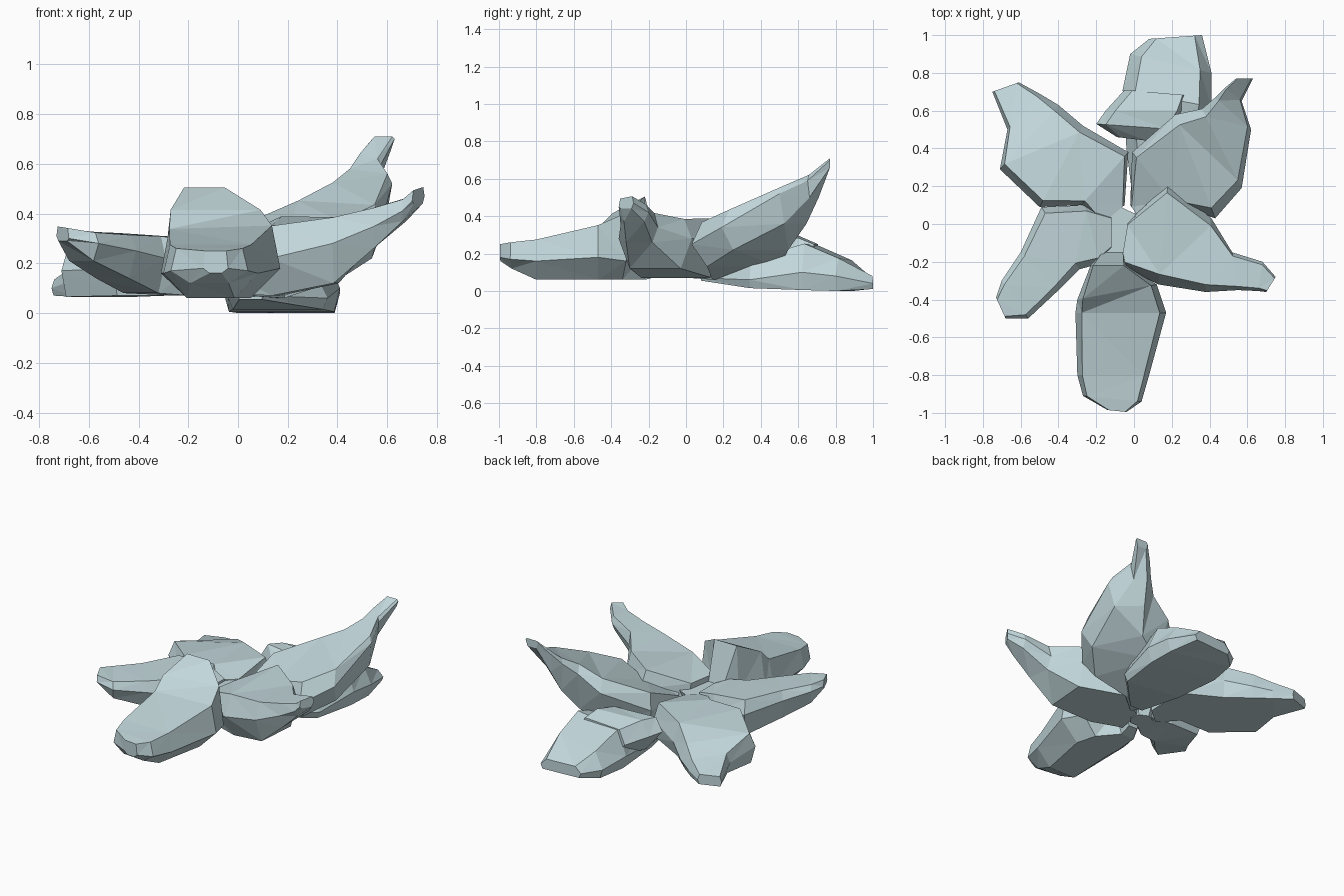
import bpy, bmesh
from mathutils import Vector

mat = bpy.data.materials.new("pale_teal")
mat.diffuse_color = (0.54, 0.68, 0.71, 1)


def finish(name, bm):
    bmesh.ops.recalc_face_normals(bm, faces=bm.faces)
    bmesh.ops.triangulate(bm, faces=bm.faces)
    me = bpy.data.meshes.new(name)
    bm.to_mesh(me)
    bm.free()
    me.materials.append(mat)
    ob = bpy.data.objects.new(name, me)
    bpy.context.collection.objects.link(ob)
    return ob


def petal(name, stations, top_in=0.1, bot_in=0.15):
    """Loft hexagonal sections: left edge xyz, right edge xyz, top z, bottom z."""
    bm = bmesh.new()
    rings = []
    for lx, ly, lz, rx, ry, rz, zt, zb in stations:
        l, r = Vector((lx, ly, lz)), Vector((rx, ry, rz))
        ring = [l]
        for t, z in ((top_in, zt), (1 - top_in, zt)):
            p = l.lerp(r, t)
            tilt = (p.z - (lz + rz) / 2) * 0.8
            ring.append(Vector((p.x, p.y, z + tilt)))
        ring.append(r)
        for t in (1 - bot_in, bot_in):
            p = l.lerp(r, t)
            ring.append(Vector((p.x, p.y, zb)))
        rings.append([bm.verts.new(p) for p in ring])
    for a, b in zip(rings, rings[1:]):
        for i in range(6):
            j = (i + 1) % 6
            bm.faces.new((a[i], a[j], b[j], b[i]))
    bm.faces.new(rings[0])
    bm.faces.new(rings[-1])
    return finish(name, bm)


# Front petal: tall at the heart, blunt tip
petal("front_petal", [
    (-.17, -.14, .15, -.05, -.14, .15, .22, .08),
    (-.23, -.22, .20, -.04, -.22, .20, .505, .06),
    (-.30, -.40, .16, .12, -.32, .16, .415, .06),
    (-.31, -.47, .16, .17, -.47, .18, .345, .06),
    (-.30, -.80, .16, .08, -.80, .16, .275, .06),
    (-.27, -.91, .17, .04, -.94, .17, .26, .12),
    (-.14, -.985, .18, -.04, -.995, .18, .25, .16)], .07, .25)

# Right petal, curling up to a narrow tip
petal("right_front_petal", [
    (-.03, .02, .18, -.07, -.22, .18, .29, .08),
    (.18, .22, .28, .13, -.32, .22, .37, .07),
    (.41, .03, .28, .38, -.36, .28, .385, .12),
    (.52, -.15, .34, .55, -.35, .35, .42, .26),
    (.68, -.20, .42, .66, -.355, .41, .46, .37),
    (.75, -.28, .47, .70, -.36, .45, .50, .44)])

# Back right petal, the steepest one
petal("right_back_petal", [
    (-.02, .10, .18, .05, .00, .18, .24, .07),
    (-.01, .38, .25, .22, .10, .18, .33, .06),
    (.22, .58, .38, .43, .03, .25, .41, .13),
    (.36, .61, .48, .57, .19, .34, .48, .22),
    (.43, .67, .55, .62, .50, .52, .57, .36),
    (.48, .72, .62, .57, .65, .59, .63, .50),
    (.54, .77, .70, .63, .77, .70, .71, .66)])

# Back petal, lying flat on the ground, with a raised lobe on its inner end
petal("back_petal", [
    (.00, .08, .07, .10, .08, .07, .12, .055),
    (-.04, .40, .06, .36, .34, .06, .17, .015),
    (-.06, .71, .09, .41, .62, .10, .25, .005),
    (-.02, .90, .06, .41, .80, .08, .17, .00),
    (.08, .98, .04, .36, 1.0, .04, .08, .01)], .14, .05)
petal("back_petal_lobe", [
    (-.09, .46, .18, .08, .44, .17, .22, .10),
    (-.20, .53, .22, .22, .50, .18, .29, .07),
    (-.15, .60, .20, .28, .60, .18, .29, .06),
    (-.05, .71, .16, .30, .68, .16, .25, .06)], .12, .3)

# Back left petal with a flat underside
petal("left_back_petal", [
    (-.17, .00, .18, -.05, .10, .18, .26, .07),
    (-.28, .10, .18, -.03, .38, .20, .30, .07),
    (-.50, .09, .18, -.27, .52, .17, .29, .07),
    (-.71, .29, .17, -.40, .63, .13, .245, .065),
    (-.67, .50, .13, -.50, .69, .11, .185, .065),
    (-.75, .70, .10, -.61, .75, .10, .135, .07)], .08, .06)

# Front left petal, level with a rising underside
petal("left_front_petal", [
    (-.12, .05, .18, -.12, -.14, .18, .27, .08),
    (-.26, .10, .20, -.18, -.21, .18, .30, .07),
    (-.49, .09, .24, -.29, -.24, .22, .315, .08),
    (-.60, -.15, .27, -.41, -.36, .25, .32, .14),
    (-.70, -.30, .30, -.56, -.50, .28, .33, .21),
    (-.73, -.39, .31, -.68, -.50, .30, .345, .29)])

# Heart where the petals meet
bm = bmesh.new()
bmesh.ops.create_cone(bm, cap_ends=True, segments=7, radius1=.07, radius2=.14, depth=.18)
bmesh.ops.translate(bm, verts=bm.verts, vec=(-.09, -.04, .165))
finish("flower_heart", bm)
